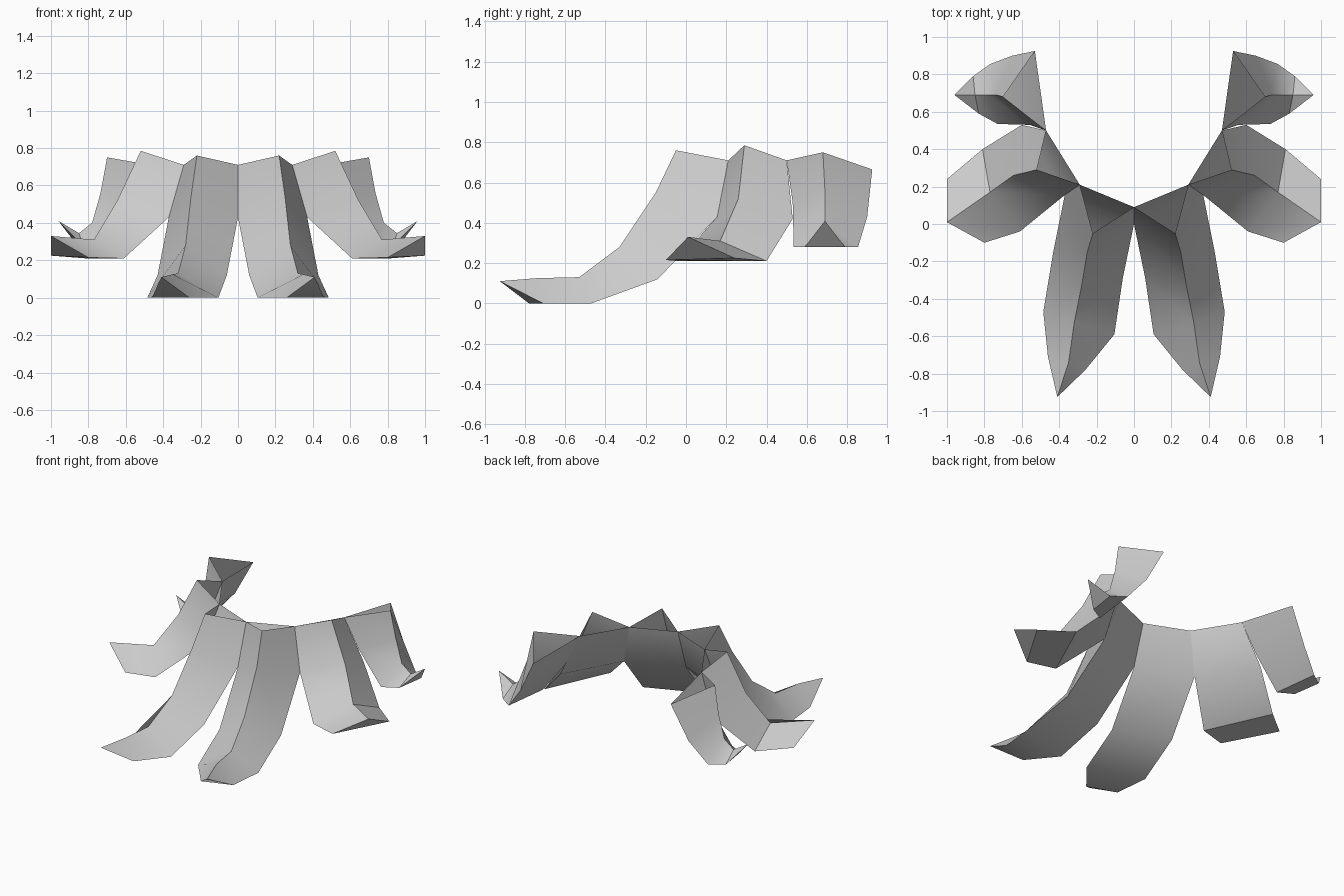
import bpy, bmesh, math

if "Cube" in bpy.data.objects:
    bpy.data.objects.remove(bpy.data.objects["Cube"])


def lock(name, rings, tip=None):
    """Folded strand: triangular rings (inner, ridge, outer), open at the root."""
    bm = bmesh.new()
    loops = [[bm.verts.new(p) for p in ring] for ring in rings]
    for a, b in zip(loops, loops[1:]):
        for i in range(3):
            j = (i + 1) % 3
            bm.faces.new((a[i], a[j], b[j], b[i]))
    end = loops[-1]
    if tip:                                  # pointed end
        t = bm.verts.new(tip)
        for i in range(3):
            bm.faces.new((end[i], end[(i + 1) % 3], t))
    else:                                    # cut end
        bm.faces.new(end)
    bmesh.ops.recalc_face_normals(bm, faces=bm.faces)
    mesh = bpy.data.meshes.new(name)
    bm.to_mesh(mesh)
    bm.free()
    obj = bpy.data.objects.new(name, mesh)
    bpy.context.collection.objects.link(obj)
    # mirrored partner on the other side
    mirror = obj.modifiers.new("Mirror", "MIRROR")
    mirror.use_mirror_merge = False
    bpy.ops.object.select_all(action='DESELECT')
    obj.select_set(True)
    bpy.context.view_layer.objects.active = obj
    bpy.ops.object.shade_smooth_by_angle(angle=math.radians(40))
    return obj


# Long front pair
lock("front_lock", [
    [(0, .09, .71), (.22, -.05, .76), (.29, .21, .71)],
    [(0, .0, .43), (.25, -.15, .55), (.37, .155, .43)],
    [(.06, -.29, .12), (.28, -.33, .28), (.43, -.14, .12)],
    [(.105, -.59, 0), (.32, -.53, .13), (.485, -.47, 0)],
    [(.26, -.78, 0), (.35, -.74, .125), (.46, -.71, 0)],
], tip=(.41, -.925, .11))

# Side pair with cut ends
lock("side_lock", [
    [(.29, .21, .71), (.52, .29, .785), (.47, .50, .71)],
    [(.37, .155, .43), (.645, .26, .52), (.60, .53, .42)],
    [(.61, -.04, .21), (.77, .17, .31), (.81, .40, .21)],
    [(.80, -.10, .215), (1, .01, .33), (1, .24, .225)],
])

# Short rear pair
lock("rear_lock", [
    [(.47, .50, .71), (.70, .68, .75), (.53, .925, .665)],
    [(.56, .53, .50), (.735, .69, .56), (.65, .90, .43)],
    [(.73, .535, .28), (.78, .69, .40), (.77, .855, .28)],
    [(.83, .59, .28), (.85, .69, .345), (.86, .79, .28)],
], tip=(.96, .69, .41))
